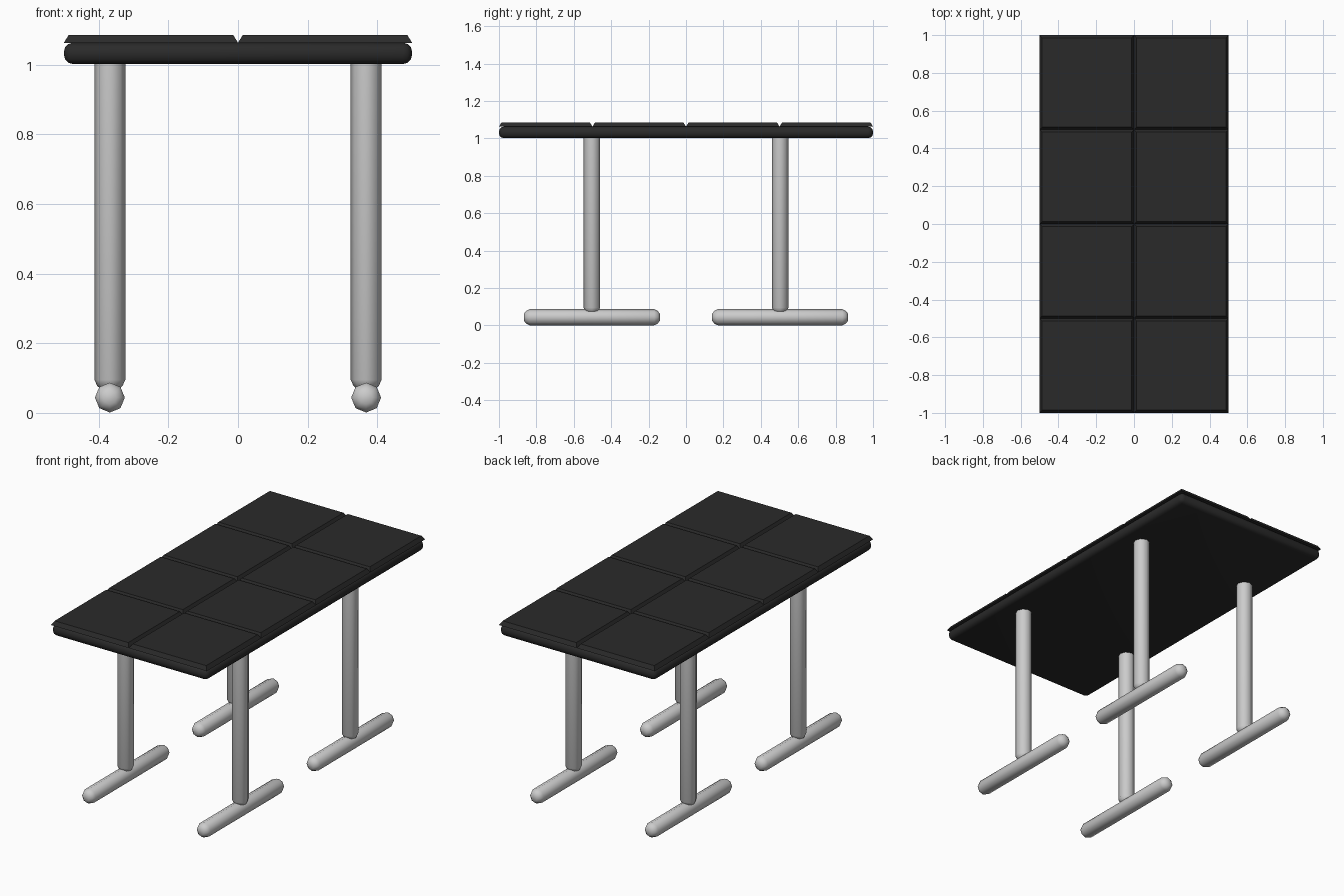
import bpy, bmesh, math
from mathutils import Matrix, Vector

cube = bpy.data.objects.get("Cube")
if cube:
    bpy.data.objects.remove(cube, do_unlink=True)


def material(name, value):
    m = bpy.data.materials.new(name)
    m.use_nodes = True
    m.diffuse_color = (value, value, value, 1)
    m.node_tree.nodes["Principled BSDF"].inputs["Base Color"].default_value = (value, value, value, 1)
    return m


black = material("charcoal black", 0.023)
steel = material("light grey metal", 0.6)


def add_object(name, bm, mat, smooth_angle=None):
    bmesh.ops.recalc_face_normals(bm, faces=bm.faces)
    mesh = bpy.data.meshes.new(name)
    bm.to_mesh(mesh)
    bm.free()
    mesh.materials.append(mat)
    ob = bpy.data.objects.new(name, mesh)
    bpy.context.collection.objects.link(ob)
    if smooth_angle:
        bpy.ops.object.select_all(action='DESELECT')
        ob.select_set(True)
        bpy.context.view_layer.objects.active = ob
        bpy.ops.object.shade_smooth_by_angle(angle=math.radians(smooth_angle))
    return ob


def box(size, center):
    bm = bmesh.new()
    bmesh.ops.create_cube(bm, size=1, matrix=Matrix.Translation(center) @ Matrix.Diagonal((*size, 1)))
    return bm


def tube(profile, sides=8):
    """Closed octagonal solid from (height, radius) rings along z."""
    bm = bmesh.new()
    rings = []
    for h, r in profile:
        rings.append([bm.verts.new((r * math.cos(k * math.tau / sides),
                                    r * math.sin(k * math.tau / sides), h)) for k in range(sides)])
    for a, b in zip(rings, rings[1:]):
        for k in range(sides):
            n = (k + 1) % sides
            bm.faces.new((a[k], a[n], b[n], b[k]))
    bm.faces.new(rings[0])
    bm.faces.new(rings[-1])
    return bm


# Rounded slab under the tiles
SLAB_BOTTOM, SLAB_TOP, TILE_TOP = 1.002, 1.063, 1.086
bm = box((1, 2, SLAB_TOP - SLAB_BOTTOM), (0, 0, (SLAB_TOP + SLAB_BOTTOM) / 2))
bmesh.ops.bevel(bm, geom=bm.edges[:], offset=0.026, segments=3, profile=0.5, affect='EDGES')
add_object("table_slab", bm, black, 40)

# Eight square tiles with sloping sides
for col in (-0.25, 0.25):
    for row in (-0.75, -0.25, 0.25, 0.75):
        bm = box((0.5, 0.5, TILE_TOP - SLAB_TOP), (col, row, (TILE_TOP + SLAB_TOP) / 2))
        for v in bm.verts:
            if v.co.z > SLAB_TOP + 0.01:
                v.co.x += math.copysign(0.014, col - v.co.x)
                v.co.y += math.copysign(0.014, row - v.co.y)
        add_object("table_tile", bm, black)

# Four octagonal posts, each on a rounded foot bar
CAP = [(0, 0.02), (0.012, 0.036), (0.03, 0.0445)]
HALF = 0.363
foot_profile = [(h - HALF, r * 0.965) for h, r in CAP]
foot_profile += [(-h, r) for h, r in reversed(foot_profile)]
post_profile = [(0.065 + h, r) for h, r in CAP] + [(1.02, 0.0445)]
for sx, side in ((-1, "right"), (1, "left")):
    for sy, end in ((-1, "front"), (1, "back")):
        base = Vector((sx * 0.368, sy * 0.503, 0))
        post = add_object(f"{end}_{side}_post", tube(post_profile), steel, 50)
        post.location = base
        foot = add_object(f"{end}_{side}_foot", tube(foot_profile), steel, 50)
        foot.location = base + Vector((0, 0, 0.044))
        foot.rotation_euler.x = math.pi / 2
